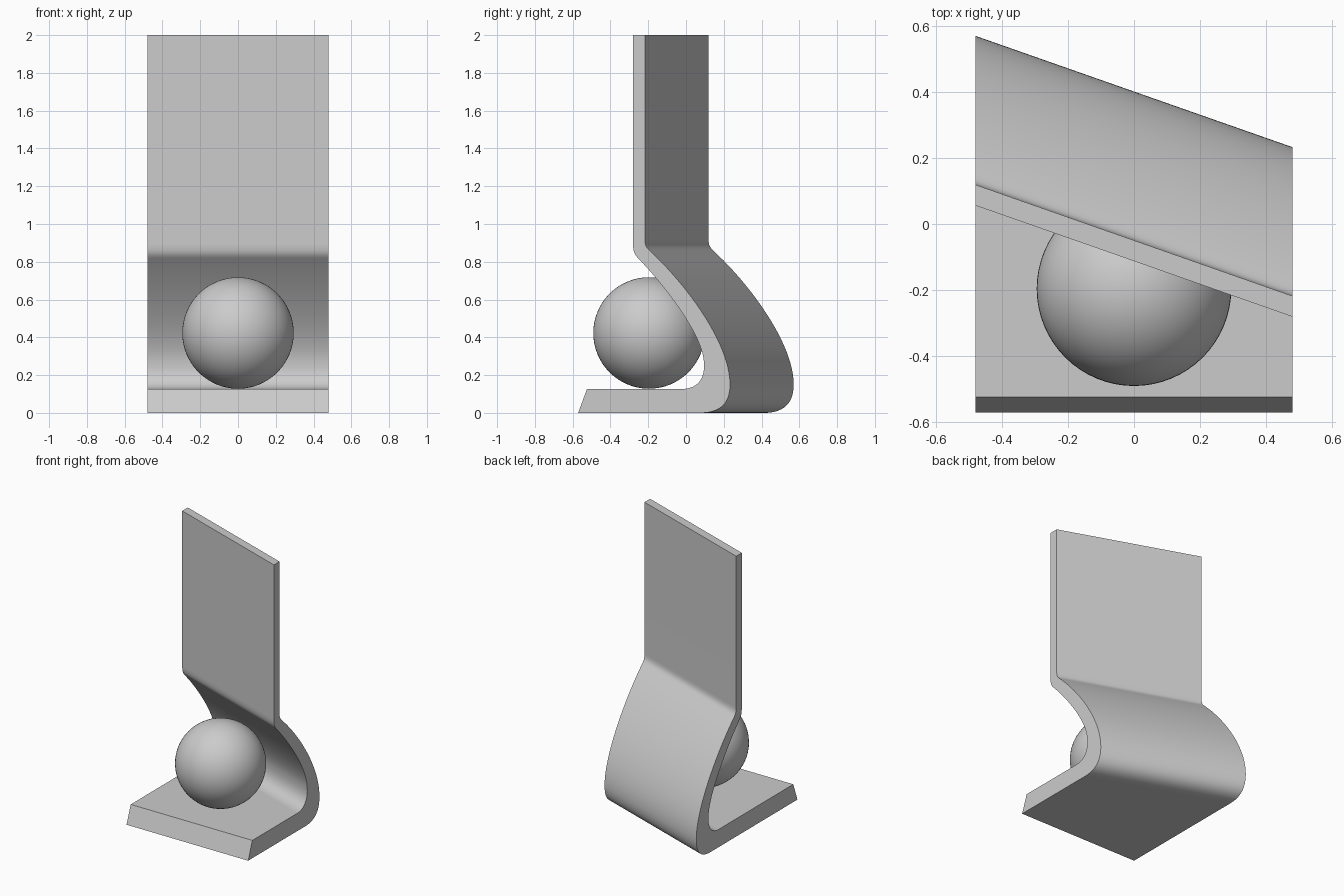
import bpy, bmesh
from mathutils import Vector
from mathutils.geometry import interpolate_bezier

cube = bpy.data.objects.get("Cube")
if cube:
    bpy.data.objects.remove(cube, do_unlink=True)

HALF_WIDTH = 0.48
SKEW = 0.337          # how much further back the right edge sits

grey = bpy.data.materials.new("light grey")
grey.use_nodes = True
color = (0.6, 0.6, 0.6, 1)
grey.diffuse_color = color
grey.node_tree.nodes["Principled BSDF"].inputs["Base Color"].default_value = color


def bezier(a, b, c, d, steps):
    """Points of one curved stretch of the (y, z) profile."""
    pts = interpolate_bezier(*(Vector((*p, 0)) for p in (a, b, c, d)), steps + 1)
    return [(p.x, p.y) for p in pts]


def finish(obj, angle):
    obj.data.materials.append(grey)
    bpy.ops.object.select_all(action='DESELECT')
    obj.select_set(True)
    bpy.context.view_layer.objects.active = obj
    bpy.ops.object.shade_smooth_by_angle(angle=angle)


# Folded sheet: back face from top to foot, then front face upwards
front = [(-0.571, 0), (-0.524, 0.127)]
profile = [(-0.218, 2)]
profile += bezier((-0.218, 0.92), (-0.218, 0.88), (-0.205, 0.872), (-0.185, 0.852), 6)
profile += bezier((-0.185, 0.852), (0, 0.68), (0.233, 0.37), (0.233, 0.15), 24)[1:]
profile += bezier((0.233, 0.15), (0.233, 0.05), (0.18, 0), (0.075, 0), 14)[1:]
profile += front
profile += bezier((-0.02, 0.127), (0.06, 0.127), (0.1, 0.18), (0.095, 0.26), 14)
profile += bezier((0.095, 0.26), (0.095, 0.41), (-0.12, 0.68), (-0.25, 0.815), 24)[1:]
profile += bezier((-0.25, 0.815), (-0.27, 0.835), (-0.281, 0.85), (-0.281, 0.9), 6)[1:]
profile += [(-0.281, 2)]

bm = bmesh.new()
left = [bm.verts.new((HALF_WIDTH, y, z)) for y, z in profile]
# The front edge stays square while everything behind it is skewed
right = [bm.verts.new((-HALF_WIDTH, y if (y, z) in front else y + SKEW, z))
         for y, z in profile]
for i in range(len(profile)):
    j = (i + 1) % len(profile)
    bm.faces.new((left[i], left[j], right[j], right[i]))
bm.faces.new(left)
bm.faces.new(right[::-1])
bmesh.ops.recalc_face_normals(bm, faces=bm.faces)
mesh = bpy.data.meshes.new("folded_sheet")
bm.to_mesh(mesh)
bm.free()
sheet = bpy.data.objects.new("folded_sheet", mesh)
bpy.context.collection.objects.link(sheet)
finish(sheet, 0.6)
normals = sheet.modifiers.new("flat panels", 'WEIGHTED_NORMAL')
normals.keep_sharp = True

# Ball resting on the foot
bpy.ops.mesh.primitive_uv_sphere_add(segments=64, ring_count=32, radius=0.295,
                                     location=(0, -0.196, 0.423))
ball = bpy.context.object
ball.name = "ball"
finish(ball, 0.6)
